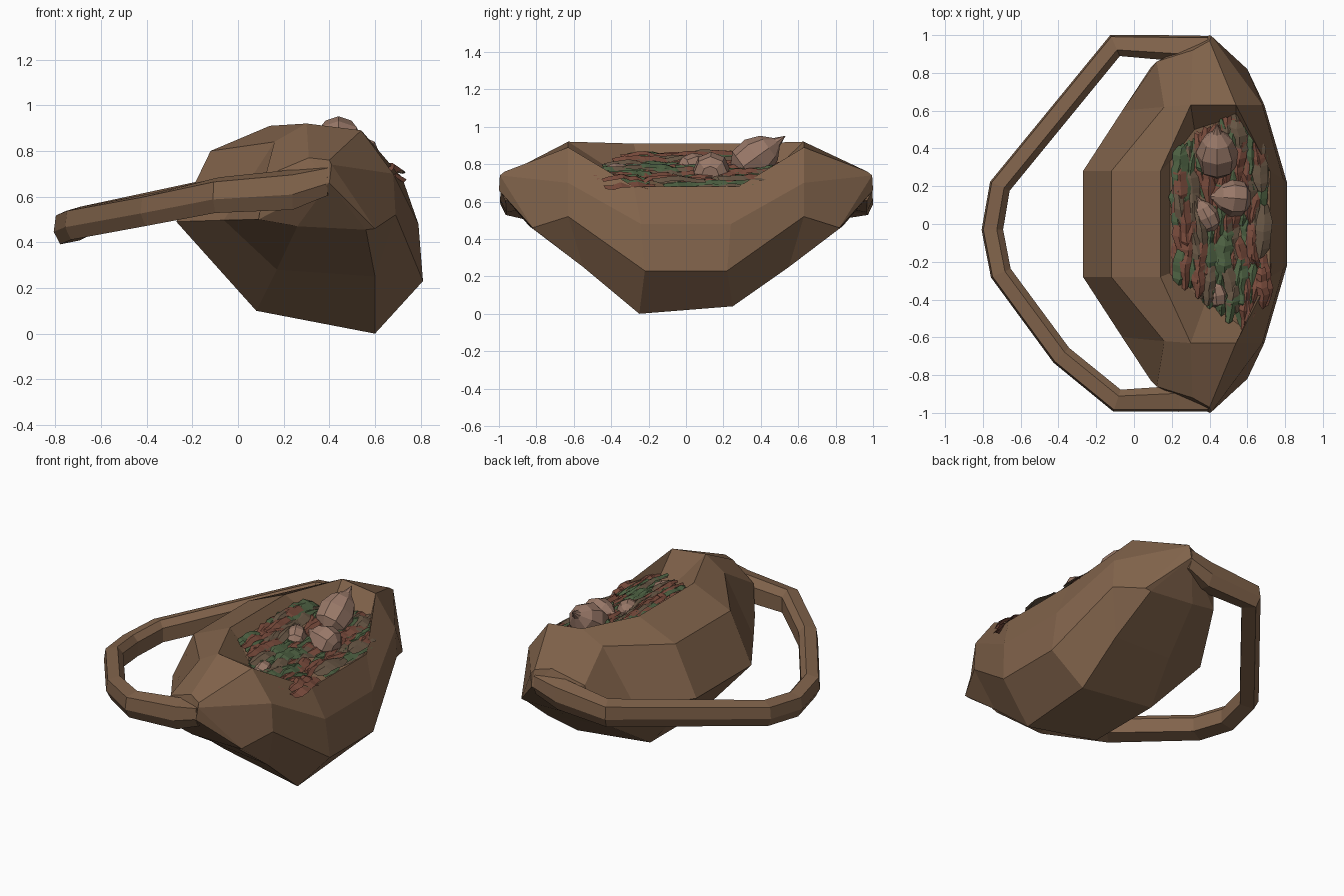
import bpy, bmesh, random
from math import sin, cos, pi
from mathutils import Vector, Matrix

if "Cube" in bpy.data.objects:
    bpy.data.objects.remove(bpy.data.objects["Cube"])

random.seed(4)


def material(name, rgb):
    m = bpy.data.materials.new(name)
    m.diffuse_color = (*rgb, 1)
    m.use_nodes = True
    m.node_tree.nodes["Principled BSDF"].inputs["Base Color"].default_value = m.diffuse_color
    return m


LEATHER = material("leather", (0.22, 0.125, 0.07))
RED = material("red_leaf", (0.19, 0.07, 0.045))
GREEN = material("green_leaf", (0.075, 0.12, 0.055))
OLIVE = material("brown_leaf", (0.14, 0.095, 0.06))
PALE = material("bulb_skin", (0.32, 0.19, 0.14))


def finish(bm, name, mats, normals=True):
    if normals:
        bmesh.ops.recalc_face_normals(bm, faces=bm.faces)
    me = bpy.data.meshes.new(name)
    bm.to_mesh(me)
    bm.free()
    for m in mats:
        me.materials.append(m)
    ob = bpy.data.objects.new(name, me)
    bpy.context.collection.objects.link(ob)
    return ob


# Height of the leaf bed, and how far it reaches along y at a given x
def bed(x):
    return .87 - .32 * (x - .2)


def reach(x, s):
    end = .38 + (x - .2) * .6 if s > 0 else .30 + (x - .2) * .68
    return min(end, .58) if x < .6 else .58 - (x - .6) * 1.6


# Pouch: sections run front rim -> underside -> back rim, for the +y half
MID = [(.72, .28, .68), (.79, .24, .48), (.81, .22, .23), (.60, .25, .02),
       (.08, .25, .10), (-.27, .28, .49), (-.12, .28, .80), (.14, .28, .91)]
SHOULDER = [(.54, .63, .89), (.68, .63, .70), (.69, .63, .52), (.60, .55, .25),
            (.17, .52, .28), (-.062, .60, .497), (.16, .62, .84), (.30, .63, .92)]
END = [(.40, .97, .76), (.41, .995, .74), (.60, .82, .46), (.56, .82, .455),
       (.26, .84, .47), (.09, .83, .50), (.12, .86, .69), (.31, .92, .77)]


def flip(sec):
    return [(x, -y, z) for x, y, z in sec]


bm = bmesh.new()
rings = [[bm.verts.new(p) for p in s]
         for s in (flip(END), flip(SHOULDER), flip(MID), MID, SHOULDER, END)]
rings[2][3].co.z, rings[3][3].co.z = 0.0, 0.04
for k, (a, b) in enumerate(zip(rings, rings[1:])):
    for i in range(7):
        bm.faces.new((a[i], a[i + 1], b[i + 1], b[i]))
    if k in (0, 4):
        bm.faces.new((a[7], a[0], b[0], b[7]))
for ring, s in ((rings[0], -1), (rings[-1], 1)):
    tip = bm.verts.new((.40, s, .66))
    for i in range(8):
        bm.faces.new((ring[i], ring[(i + 1) % 8], tip))
# Sloping inner wall and floor of the opening
rim = [rings[i][0] for i in (1, 2, 3, 4)] + [rings[i][7] for i in (4, 3, 2, 1)]
FLOOR = [(.58, -.55), (.70, -.28), (.70, .28), (.54, .57),
         (.32, .50), (.19, .33), (.19, -.26), (.38, -.41)]
inner = [bm.verts.new((x, y, bed(x) - .035)) for x, y in FLOOR]
for i in range(8):
    j = (i + 1) % 8
    bm.faces.new((rim[i], rim[j], inner[j], inner[i]))
bm.faces.new(inner)
finish(bm, "pouch", [LEATHER])

# Carrying strap: hexagonal section swept along a loop, merging into the pouch tips
PATH = [(.395, .942, .675, .9), (.24, .93, .632, 1.15), (-.10, .945, .608, 1.02),
        (-.71, .20, .485, .95), (-.75, -.03, .465, .95), (-.705, -.26, .485, .95),
        (-.385, -.695, .545, .95), (-.09, -.935, .608, 1.02), (.24, -.925, .632, 1.15),
        (.395, -.938, .675, .9)]
HEX = [(.06, -.02), (.05, .055), (-.025, .075), (-.06, .035), (-.06, -.06), (.03, -.078)]
bm = bmesh.new()
pts = [Vector(p[:3]) for p in PATH]
loops = []
for i, p in enumerate(pts):
    d1 = (pts[i] - pts[max(i - 1, 0)]).to_2d()
    d2 = (pts[min(i + 1, len(pts) - 1)] - pts[i]).to_2d()
    d = (d1.normalized() if d1.length else d1) + (d2.normalized() if d2.length else d2)
    n = Vector((d.y, -d.x, 0)).normalized()
    if n.dot(p - Vector((.2, 0, p.z))) < 0:
        n = -n
    s = PATH[i][3]
    loops.append([bm.verts.new(p + n * u * s + Vector((0, 0, w * s))) for u, w in HEX])
for a, b in zip(loops, loops[1:]):
    for i in range(6):
        j = (i + 1) % 6
        bm.faces.new((a[i], a[j], b[j], b[i]))
bm.faces.new(loops[0])
bm.faces.new(loops[-1])
finish(bm, "strap", [LEATHER])

# Dried leaves: ridged ragged strips lying along the opening
bm = bmesh.new()
for k in range(150):
    x = .23 + .46 * ((k * .618) % 1)
    low, high = -reach(x, -1), reach(x, 1)
    half = min(random.uniform(.10, .17), (high - low) / 2)
    # every third leaf hugs an end so the bed is filled to its edge
    y = random.choice((low + half, high - half)) if k % 3 == 0 \
        else random.uniform(low + half, high - half)
    wide = random.uniform(.026, .044)
    slant = random.uniform(-.2, .2)
    lift = random.uniform(-.03, .012)
    tint = random.choice((0, 0, 0, 1, 1, 2, 2))
    rows = []
    for i in range(7):
        t = i / 3 - 1
        w = wide * (1 - abs(t) ** 4 * .5) * random.uniform(.75, 1.15)
        cx = min(max(x + slant * half * t + random.uniform(-.006, .006), .21), .69)
        z = bed(cx) + lift - .015 * t * t + random.uniform(-.007, .007)
        rows.append([bm.verts.new((cx + e * w, y + t * half + abs(e) * .012,
                                   z + (0 if e else .012) - .32 * e * w))
                     for e in (-1, 0, 1)])
    for a, b in zip(rows, rows[1:]):
        for i in range(2):
            f = bm.faces.new((a[i], a[i + 1], b[i + 1], b[i]))
            f.material_index = tint
finish(bm, "leaves", [RED, GREEN, OLIVE], normals=False)


# Bulbs: turned eight-sided profiles aimed along a direction
def bulb(name, base, aim, size, length):
    prof = [(.45, 0), (.9, .14), (1, .42), (.72, .66), (.25, .82)]
    bm = bmesh.new()
    rs = [[bm.verts.new((r * size * cos(a * pi / 4), r * size * sin(a * pi / 4), h * length))
           for a in range(8)] for r, h in prof]
    for a, b in zip(rs, rs[1:]):
        for i in range(8):
            j = (i + 1) % 8
            bm.faces.new((a[i], a[j], b[j], b[i]))
    bm.faces.new(rs[0])
    tip = bm.verts.new((0, 0, length))
    for i in range(8):
        bm.faces.new((rs[-1][i], rs[-1][(i + 1) % 8], tip))
    rot = Vector(aim).to_track_quat('Z', 'Y').to_matrix().to_4x4()
    bm.transform(Matrix.Translation(base) @ rot)
    finish(bm, name, [PALE])


bulb("bulb_large", (.44, .27, .76), (0, .26, .19), .112, .325)
bulb("bulb_middle", (.61, .13, .745), (-.25, .02, .06), .10, .24)
bulb("bulb_small", (.42, -.03, .775), (-.09, .18, .05), .065, .21)
bulb("bulb_buried", (.44, -.44, .725), (-.02, .2, .05), .065, .18)
